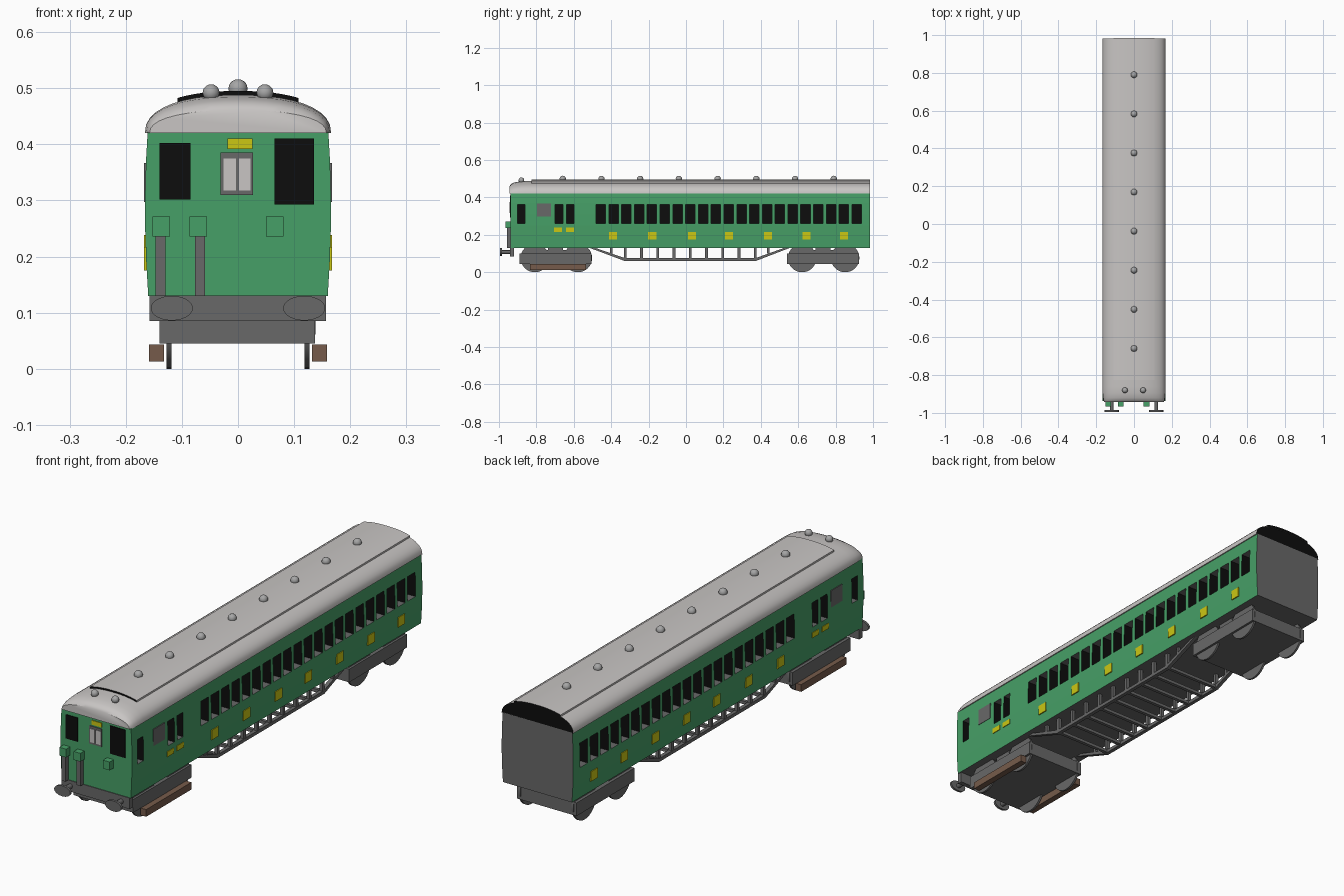
import bpy, bmesh, math
from mathutils import Matrix, Vector

if "Cube" in bpy.data.objects:
    bpy.data.objects.remove(bpy.data.objects["Cube"])


def material(name, r, g, b):
    m = bpy.data.materials.new(name)
    m.diffuse_color = (r, g, b, 1)
    m.use_nodes = True
    m.node_tree.nodes["Principled BSDF"].inputs["Base Color"].default_value = m.diffuse_color
    return m


GREEN = material("green paint", 0.062, 0.35, 0.135)
GREY = material("dark grey metal", 0.14, 0.14, 0.14)
PALE = material("pale roof grey", 0.58, 0.56, 0.55)
VENT = material("vent grey", 0.38, 0.38, 0.38)
BLACK = material("black", 0.004, 0.004, 0.004)
YELLOW = material("yellow", 0.6, 0.57, 0.007)
BROWN = material("brown wood", 0.18, 0.105, 0.07)


def finish(name, bm, *mats):
    bmesh.ops.recalc_face_normals(bm, faces=bm.faces)
    me = bpy.data.meshes.new(name)
    bm.to_mesh(me)
    bm.free()
    for m in mats:
        me.materials.append(m)
    ob = bpy.data.objects.new(name, me)
    bpy.context.collection.objects.link(ob)
    return ob


def select(ob):
    bpy.ops.object.select_all(action='DESELECT')
    ob.select_set(True)
    bpy.context.view_layer.objects.active = ob


def smooth(ob, angle=35):
    select(ob)
    bpy.ops.object.shade_smooth_by_angle(angle=math.radians(angle))


def boxes(name, mat, specs, mirror=False):
    """Boxes from (x0, x1, y0, y1, z0, z1), optionally mirrored over x."""
    bm = bmesh.new()
    specs = list(specs)
    if mirror:
        specs += [(-b, -a, *rest) for a, b, *rest in specs]
    for x0, x1, y0, y1, z0, z1 in specs:
        m = Matrix.Translation(((x0 + x1) / 2, (y0 + y1) / 2, (z0 + z1) / 2))
        bmesh.ops.create_cube(bm, size=1, matrix=m @ Matrix.Diagonal((x1 - x0, y1 - y0, z1 - z0, 1)))
    return finish(name, bm, mat)


def loft(name, rings, *mats):
    """Skin closed rings of points and cap both ends."""
    bm = bmesh.new()
    vs = [[bm.verts.new(p) for p in ring] for ring in rings]
    n = len(vs[0])
    for a, b in zip(vs, vs[1:]):
        for i in range(n):
            bm.faces.new((a[i], a[(i + 1) % n], b[(i + 1) % n], b[i]))
    bm.faces.new(vs[0])
    bm.faces.new(vs[-1])
    return finish(name, bm, *mats)


def cylinders(name, mat, specs, axis, sides=28):
    """Cylinders from (centre, radius, depth, x stretch) along an axis."""
    bm = bmesh.new()
    rot = Matrix.Rotation(math.pi / 2, 4, 'Y' if axis == 'X' else 'X')
    for c, r, d, sx in specs:
        m = Matrix.Translation(c) @ Matrix.Diagonal((sx, 1, 1, 1)) @ rot
        bmesh.ops.create_cone(bm, cap_ends=True, segments=sides, radius1=r, radius2=r, depth=d, matrix=m)
    ob = finish(name, bm, mat)
    smooth(ob)
    return ob


FRONT, REAR = -0.938, 0.983

# Carriage body with gently bowed sides
half = [(0.160, 0.13), (0.1635, 0.19), (0.1655, 0.25), (0.1655, 0.31), (0.164, 0.37), (0.161, 0.422)]
ring = half + [(-x, z) for x, z in reversed(half)]
body = loft("carriage_body", [[(x, y, z) for x, z in ring] for y in (FRONT, REAR)], GREEN, GREY, BLACK)

# Side window recesses
spans = [(-0.481 + i * 0.0684, -0.430 + i * 0.0684) for i in range(21)]
spans += [(-0.90, -0.862), (-0.70, -0.657), (-0.638, -0.60)]
cutter = boxes("window_cutter", BLACK, [(0.105, 0.2, a, b, 0.26, 0.362) for a, b in spans], mirror=True)
cutter.hide_render = True
mod = body.modifiers.new("windows", 'BOOLEAN')
mod.operation, mod.object, mod.solver = 'DIFFERENCE', cutter, 'EXACT'
select(body)
bpy.ops.object.modifier_apply(modifier=mod.name)
bpy.data.objects.remove(cutter)
for f in body.data.polygons:
    c, n = f.center, f.normal
    if c.y > REAR - 0.001 or (c.z < 0.131 and n.z < -0.9):
        f.material_index = 1
    elif FRONT + 0.01 < c.y < REAR - 0.01 and abs(c.x) < 0.158 and 0.25 < c.z < 0.37:
        f.material_index = 1 if abs(n.z) > 0.9 else 2
    else:
        f.material_index = 0


# Domed roof, rounded down at the front, with a dark rear end
def roof_z(x, h=0.068):
    return 0.42 + h * max(0, 1 - (abs(x) / 0.166) ** 2.3) ** (1 / 2.3)


xs = [0.166 * math.sin(math.pi / 2 * i / 10) for i in range(-10, 11)]
stations = [(-0.943, 0.95, 0.60), (-0.936, 0.965, 0.75), (-0.92, 0.985, 0.87), (-0.895, 1, 0.95),
            (-0.86, 1, 1), (REAR, 1, 1)]
roof = loft("roof", [[(x * sx, y, roof_z(x, 0.068 * h)) for x in xs] for y, sx, h in stations], PALE, BLACK)
for f in roof.data.polygons:
    f.material_index = int(f.normal.y > 0.9)
smooth(roof)

# Raised roof panel with dark ends
px = [0.108 * i / 8 for i in range(-8, 9)]
panel_ring = [(x, roof_z(x) + 0.007) for x in px] + [(x, roof_z(x) - 0.004) for x in reversed(px)]
panel = loft("roof_panel", [[(x, y, z) for x, z in panel_ring] for y in (-0.825, REAR + 0.001)], PALE, BLACK)
for f in panel.data.polygons:
    f.material_index = int(abs(f.normal.y) > 0.9)
smooth(panel)

# Roof vents
bm = bmesh.new()
vents = [(0, 0.79 - 0.207 * i, 0.499, 0.017) for i in range(8)]
vents += [(s * 0.048, -0.88, 0.492, 0.015) for s in (-1, 1)]
for x, y, z, r in vents:
    bmesh.ops.create_uvsphere(bm, u_segments=16, v_segments=10, radius=r, matrix=Matrix.Translation((x, y, z)))
smooth(finish("roof_vents", bm, VENT), 60)

# Side plates
ys = [-0.39, -0.18, 0.032, 0.23, 0.438, 0.644, 0.845]
marks = [(0.159, 0.1675, y - 0.022, y + 0.022, 0.175, 0.216) for y in ys]
marks += [(0.160, 0.1675, a, b, 0.216, 0.238) for a, b in ((-0.706, -0.663), (-0.642, -0.598))]
boxes("side_yellow_plates", YELLOW, marks, mirror=True)
boxes("side_grey_panel", GREY, [(0.159, 0.1672, -0.797, -0.722, 0.297, 0.367)], mirror=True)


# Front end details
def front(name, mat, rects, depth=0.003):
    boxes(name, mat, [(a, b, FRONT - depth, FRONT + 0.003, c, d) for a, b, c, d in rects])


front("front_windows", BLACK, [(-0.14, -0.085, 0.302, 0.402), (0.065, 0.135, 0.293, 0.41)])
front("front_door_frame", GREY, [(-0.031, 0.027, 0.31, 0.385)])
front("front_door_panes", PALE, [(-0.026, -0.004, 0.318, 0.375), (0.002, 0.022, 0.318, 0.375)], 0.005)
front("front_yellow_plate", YELLOW, [(-0.019, 0.026, 0.392, 0.41)])
front("front_boxes", GREEN, [(x, x + 0.031, 0.236, 0.271) for x in (-0.152, -0.086, 0.05)], 0.027)
front("front_pipes", GREY, [(x, x + 0.018, 0.13, 0.237) for x in (-0.147, -0.077)], 0.02)
boxes("buffer_beam", GREY, [(-0.158, 0.157, FRONT - 0.003, -0.92, 0.085, 0.131)])
cylinders("buffer_heads", GREY, [((s * 0.118, -0.99, 0.108), 0.022, 0.01, 1.7) for s in (-1, 1)], 'Y')
cylinders("buffer_shafts", GREY, [((s * 0.118, -0.96, 0.108), 0.01, 0.055, 1) for s in (-1, 1)], 'Y', 16)

# Bogies: frame, tapered bolster, wheels and axles
for label, cy in (("front", -0.697), ("rear", 0.732)):
    boxes(label + "_bogie_frame", GREY, [(-0.14, 0.137, cy - 0.192, cy + 0.192, 0.045, 0.1)])
    loft(label + "_bogie_bolster", [[(x, cy + dy, z) for dy, z in
         ((-0.16, 0.1), (0.16, 0.1), (0.15, 0.118), (0.04, 0.118), (0.04, 0.132), (-0.04, 0.132),
          (-0.04, 0.118), (-0.15, 0.118))] for x in (-0.12, 0.12)], GREY)
    cylinders(label + "_wheels", GREY, [((s * 0.123, cy + 0.004 + d, 0.076), 0.076, 0.009, 1)
              for s in (-1, 1) for d in (-0.115, 0.115)], 'X', 32)
    cylinders(label + "_axles", GREY, [((0, cy + 0.004 + d, 0.076), 0.012, 0.24, 1) for d in (-0.115, 0.115)], 'X', 12)

# Wooden collector beams on the front bogie
boxes("collector_beams", BROWN, [(0.132, 0.159, -0.835, -0.535, 0.013, 0.043)], mirror=True)

# Underframe truss: bent side rails, posts and cross bars
rail = [(-0.52, 0.132), (-0.49, 0.132), (-0.325, 0.075), (0.37, 0.075), (0.53, 0.132), (0.56, 0.132),
        (0.375, 0.061), (-0.33, 0.061)]
for side, s in (("left", -1), ("right", 1)):
    for name, pts in (("rail", rail[1:4] + rail[4:5] + rail[5:] + rail[:1]),):
        loft(side + "_truss_" + name, [[(s * x, y, z) for y, z in pts] for x in (0.122, 0.138)], GREY)
posts = [-0.325 + i * 0.0869 for i in range(9)]
boxes("truss_posts", GREY, [(0.123, 0.137, y - 0.007, y + 0.007, 0.065, 0.132) for y in posts], mirror=True)
boxes("truss_cross_bars", GREY, [(-0.125, 0.125, y - 0.007, y + 0.007, 0.063, 0.076) for y in posts])
boxes("truss_end_posts", GREY, [(0.123, 0.137, y - 0.006, y + 0.006, 0.1, 0.132) for y in (-0.40, 0.44)], mirror=True)
